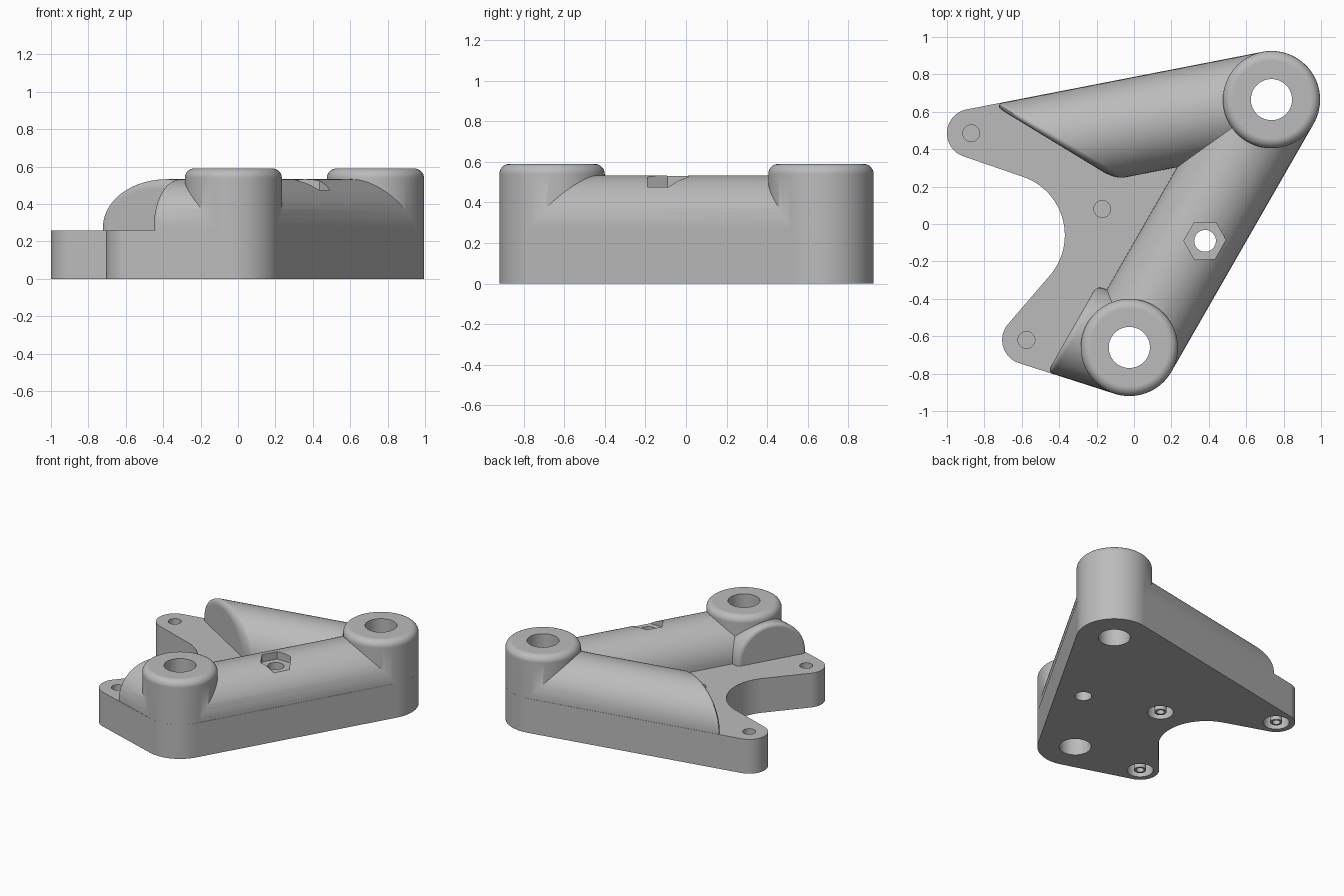
import bpy, bmesh
from math import sin, cos, pi, sqrt, atan2, asin
from mathutils import Vector

cube = bpy.data.objects.get("Cube")
if cube:
    bpy.data.objects.remove(cube, do_unlink=True)

gray = bpy.data.materials.new("plain gray")
gray.use_nodes = True
gray.diffuse_color = (0.5, 0.5, 0.5, 1)
gray.node_tree.nodes["Principled BSDF"].inputs["Base Color"].default_value = (0.5, 0.5, 0.5, 1)

# Main layout: two bosses, two mounting ears, and a concave bite
R, EAR, BITE = 0.26, 0.13, 0.33
REAR, FRONT = Vector((0.735, 0.665)), Vector((-0.025, -0.66))
EAR_REAR, EAR_FRONT = Vector((-0.87, 0.485)), Vector((-0.575, -0.62))
BITE_POS, INNER_HOLE = Vector((-0.70, -0.06)), Vector((-0.17, 0.08))
HEX_POS = Vector((0.38, -0.09))
PLATE_TOP, BOSS_TOP, AXIS_Z = 0.26, 0.59, 0.275


def loft(name, rings, closed=False):
    """Skin a list of equal rings, capped at the ends or joined in a loop."""
    bm = bmesh.new()
    vs = [[bm.verts.new(p) for p in ring] for ring in rings]
    pairs = list(zip(vs, vs[1:]))
    if closed:
        pairs.append((vs[-1], vs[0]))
    else:
        bm.faces.new(vs[0])
        bm.faces.new(vs[-1])
    for a, b in pairs:
        for i in range(len(a)):
            j = (i + 1) % len(a)
            bm.faces.new((a[i], a[j], b[j], b[i]))
    bmesh.ops.recalc_face_normals(bm, faces=bm.faces[:])
    mesh = bpy.data.meshes.new(name)
    bm.to_mesh(mesh)
    bm.free()
    mesh.materials.append(gray)
    ob = bpy.data.objects.new(name, mesh)
    bpy.context.scene.collection.objects.link(ob)
    return ob


def circle(c, r, z, n):
    return [(c.x + r * cos(2 * pi * i / n), c.y + r * sin(2 * pi * i / n), z) for i in range(n)]


def cylinder(name, c, r, z0, z1, n=48):
    return loft(name, [circle(c, r, z0, n), circle(c, r, z1, n)])


def tangent_outline(circles):
    """Outline of arcs joined by tangent lines; a negative radius is concave."""
    n = len(circles)
    normals = []
    for i in range(n):
        (c1, r1), (c2, r2) = circles[i], circles[(i + 1) % n]
        d = c2 - c1
        normals.append(atan2(d.y, d.x) - pi / 2 + asin((r1 - r2) / d.length))
    pts = []
    for i, (c, r) in enumerate(circles):
        a0, sweep = normals[i - 1], (normals[i] - normals[i - 1]) % (2 * pi)
        if r < 0:
            sweep -= 2 * pi
        steps = 40
        for k in range(steps + 1):
            a = a0 + sweep * k / steps
            pts.append((c.x + r * cos(a), c.y + r * sin(a)))
    return pts


def boss(name, c):
    fillet, r = 0.05, R - 0.0005
    rings = [circle(c, r, 0.1, 96)]
    for k in range(9):
        a = pi / 2 * k / 8
        rings.append(circle(c, r - fillet * (1 - cos(a)), BOSS_TOP - fillet * (1 - sin(a)), 96))
    return loft(name, rings)


def arm(name, c, u, t_left, t_right, fillet=0.0):
    """Arched beam from c along u, ending on a slanted face with a rounded rim."""
    u = u.normalized()
    v = Vector((-u.y, u.x))
    r0 = R - 0.002

    def ring(inset, length):
        r = r0 - inset
        prof = [(-r, 0.13)] + [(-r * cos(pi * k / 40), AXIS_Z + r * sin(pi * k / 40))
                               for k in range(41)] + [(r, 0.13)]
        out = []
        for s, z in prof:
            p = c + u * length(s) + v * s
            out.append((p.x, p.y, z))
        return out

    def end(s):
        return (t_left + t_right) / 2 + (t_left - t_right) * s / (2 * R)

    rings = [ring(0, lambda s: 0.0)]
    steps = 6 if fillet else 0
    for k in range(steps + 1):
        a = pi / 2 * k / max(steps, 1)
        drop = fillet * (1 - sin(a))
        rings.append(ring(fillet * (1 - cos(a)), lambda s: end(s) - drop))
    return loft(name, rings)


def combine(target, other, operation):
    mod = target.modifiers.new(operation, "BOOLEAN")
    mod.operation, mod.solver, mod.object = operation, "EXACT", other
    bpy.context.view_layer.objects.active = target
    bpy.ops.object.modifier_apply(modifier=mod.name)
    bpy.data.objects.remove(other, do_unlink=True)


def edge_direction(c1, c2, side):
    """Direction from a boss along the outer tangent to an ear."""
    d = c2 - c1
    a = atan2(d.y, d.x) + side * asin((R - EAR) / d.length)
    return Vector((cos(a), sin(a)))


# Base plate
outline = tangent_outline([(FRONT, R), (REAR, R), (EAR_REAR, EAR),
                           (BITE_POS, -BITE), (EAR_FRONT, EAR)])
bracket = loft("bracket_body", [[(x, y, z) for x, y in outline] for z in (0, PLATE_TOP)])

# Arched beams and round bosses
span = REAR - FRONT
parts = [
    arm("main_beam", FRONT, span, span.length, span.length),
    arm("rear_arm", REAR, edge_direction(REAR, EAR_REAR, 1), 0.90, 1.47, 0.05),
    arm("front_arm", FRONT, edge_direction(FRONT, EAR_FRONT, -1), 0.376, 0.267, 0.03),
    boss("rear_boss", REAR),
    boss("front_boss", FRONT),
]
for part in parts:
    combine(bracket, part, "UNION")

# Through holes, hexagonal nut pocket, blind holes and counterbores
cutters = [
    cylinder("rear_bore", REAR, 0.11, -0.1, 0.8, 64),
    cylinder("front_bore", FRONT, 0.11, -0.1, 0.8, 64),
    cylinder("nut_pocket", HEX_POS, 0.114, 0.475, 0.8, 6),
    cylinder("nut_hole", HEX_POS, 0.058, -0.1, 0.7),
]
screws = (EAR_REAR, EAR_FRONT, INNER_HOLE)
for c in screws:
    cutters.append(cylinder("screw_hole", c, 0.045, 0.1, 0.5))
    cutters.append(cylinder("counterbore", c, 0.09, -0.1, 0.09))
for cutter in cutters:
    combine(bracket, cutter, "DIFFERENCE")

# Small tubes inside the counterbores
tubes = []
for c in screws:
    tubes.append(loft("counterbore_tube", [circle(c, r, z, 32) for r, z in
                      ((0.042, 0.002), (0.042, 0.095), (0.027, 0.095), (0.027, 0.002))], True))

# Smooth shading with crisp edges
for ob in [bracket] + tubes:
    bpy.ops.object.select_all(action="DESELECT")
    ob.select_set(True)
    bpy.context.view_layer.objects.active = ob
    bpy.ops.object.shade_smooth_by_angle(angle=pi / 6)
    weighted = ob.modifiers.new("even_shading", "WEIGHTED_NORMAL")
    weighted.keep_sharp = True
